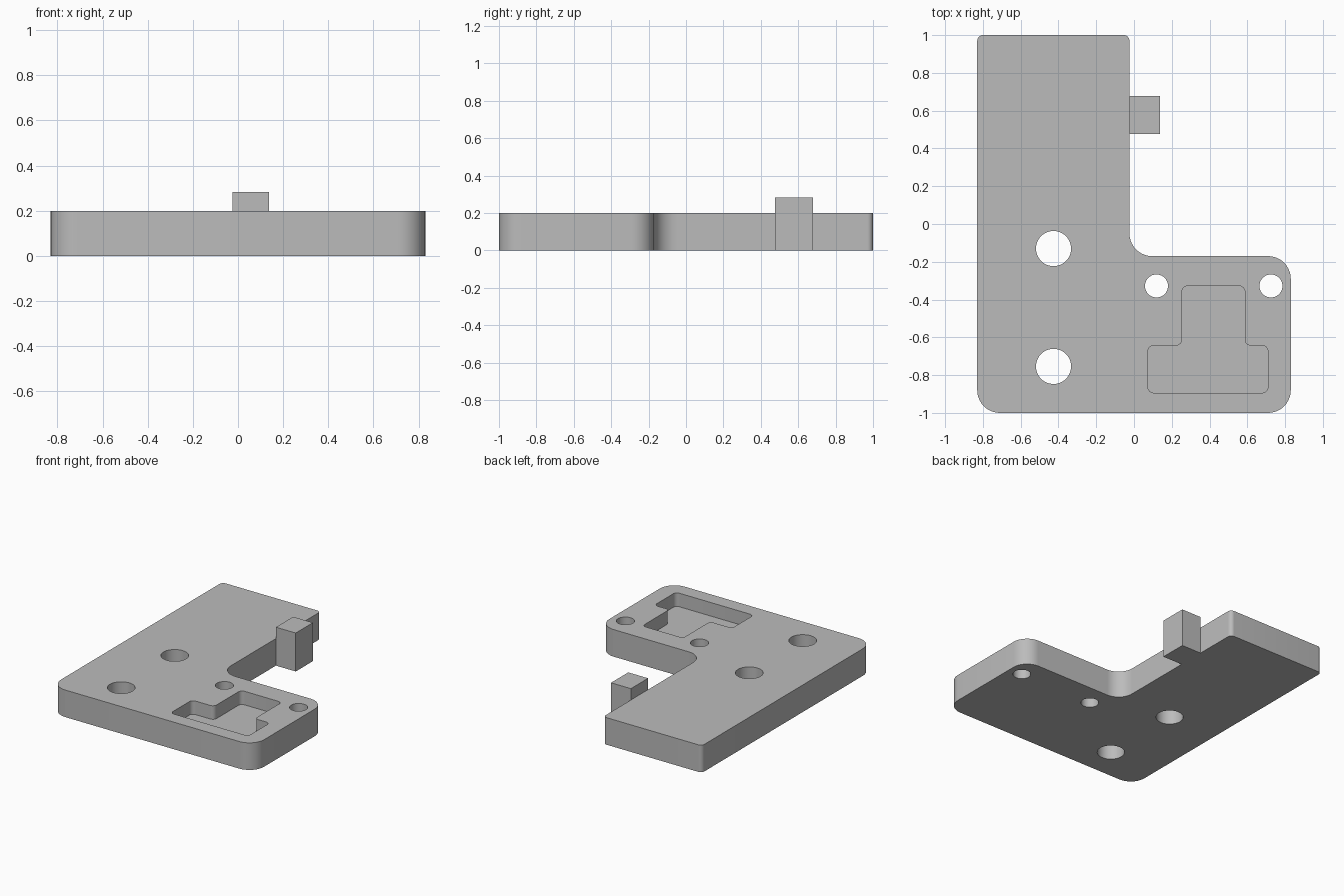
import bpy
import bmesh
import math
from mathutils import Vector

default = bpy.data.objects.get("Cube")
if default:
    bpy.data.objects.remove(default, do_unlink=True)

grey = bpy.data.materials.new("neutral grey")
grey.use_nodes = True
COLOUR = (0.5, 0.5, 0.5, 1)
grey.diffuse_color = COLOUR
grey.node_tree.nodes["Principled BSDF"].inputs["Base Color"].default_value = COLOUR


def rounded(corners, steps=10):
    """Round each (x, y, radius) corner of a right-angled outline."""
    points = []
    for i, (x, y, r) in enumerate(corners):
        p = Vector((x, y))
        if r == 0:
            points.append(p)
            continue
        a = (Vector(corners[i - 1][:2]) - p).normalized() * r
        b = (Vector(corners[(i + 1) % len(corners)][:2]) - p).normalized() * r
        for s in range(steps + 1):
            t = s / steps * math.pi / 2
            points.append(p + a * (1 - math.sin(t)) + b * (1 - math.cos(t)))
    return points


def circle(x, y, r, sides=48):
    turn = math.tau / sides
    return [Vector((x + r * math.cos(i * turn), y + r * math.sin(i * turn)))
            for i in range(sides)]


def prism(name, outline, bottom, top):
    """Extrude a flat outline from one height to another."""
    bm = bmesh.new()
    base = bm.faces.new([bm.verts.new((p.x, p.y, bottom)) for p in outline])
    ext = bmesh.ops.extrude_face_region(bm, geom=[base])
    verts = [g for g in ext["geom"] if isinstance(g, bmesh.types.BMVert)]
    bmesh.ops.translate(bm, verts=verts, vec=(0, 0, top - bottom))
    bmesh.ops.recalc_face_normals(bm, faces=bm.faces)
    mesh = bpy.data.meshes.new(name)
    bm.to_mesh(mesh)
    bm.free()
    mesh.materials.append(grey)
    obj = bpy.data.objects.new(name, mesh)
    bpy.context.collection.objects.link(obj)
    return obj


def cut(target, cutter):
    cutter.hide_render = True
    mod = target.modifiers.new("cut", 'BOOLEAN')
    mod.operation = 'DIFFERENCE'
    mod.solver = 'EXACT'
    mod.object = cutter
    bpy.context.view_layer.objects.active = target
    bpy.ops.object.modifier_apply(modifier=mod.name)
    bpy.data.objects.remove(cutter, do_unlink=True)


THICK = 0.2
LEFT, RIGHT, ARM, LEDGE = -0.83, 0.83, -0.024, -0.17
BIG, SMALL = 0.12, 0.03

# L-shaped plate
plate = prism("l_plate", rounded([
    (LEFT, -1, BIG), (RIGHT, -1, BIG), (RIGHT, LEDGE, BIG),
    (ARM, LEDGE, BIG), (ARM, 1, SMALL), (LEFT, 1, SMALL)]), 0, THICK)

# Through holes: two large, two small
for x, y, r in [(-0.426, -0.13, 0.093), (-0.426, -0.754, 0.093),
                (0.119, -0.328, 0.061), (0.725, -0.328, 0.061)]:
    cut(plate, prism("hole_cutter", circle(x, y, r), -0.1, THICK + 0.1))

# Stepped blind pocket in the short arm
cut(plate, prism("pocket_cutter", rounded([
    (0.074, -0.894, SMALL), (0.709, -0.894, SMALL), (0.709, -0.643, SMALL),
    (0.587, -0.643, SMALL), (0.587, -0.328, SMALL), (0.254, -0.328, SMALL),
    (0.254, -0.643, SMALL), (0.074, -0.643, SMALL)], 6), 0.1, THICK + 0.1))

bpy.ops.object.select_all(action='DESELECT')
plate.select_set(True)
bpy.context.view_layer.objects.active = plate
bpy.ops.object.shade_smooth_by_angle(angle=math.radians(30))

# Upright block on the side of the long arm
prism("side_block", rounded([
    (ARM, 0.477, 0), (0.138, 0.477, 0), (0.138, 0.678, 0), (ARM, 0.678, 0)]),
    0, 0.284)
